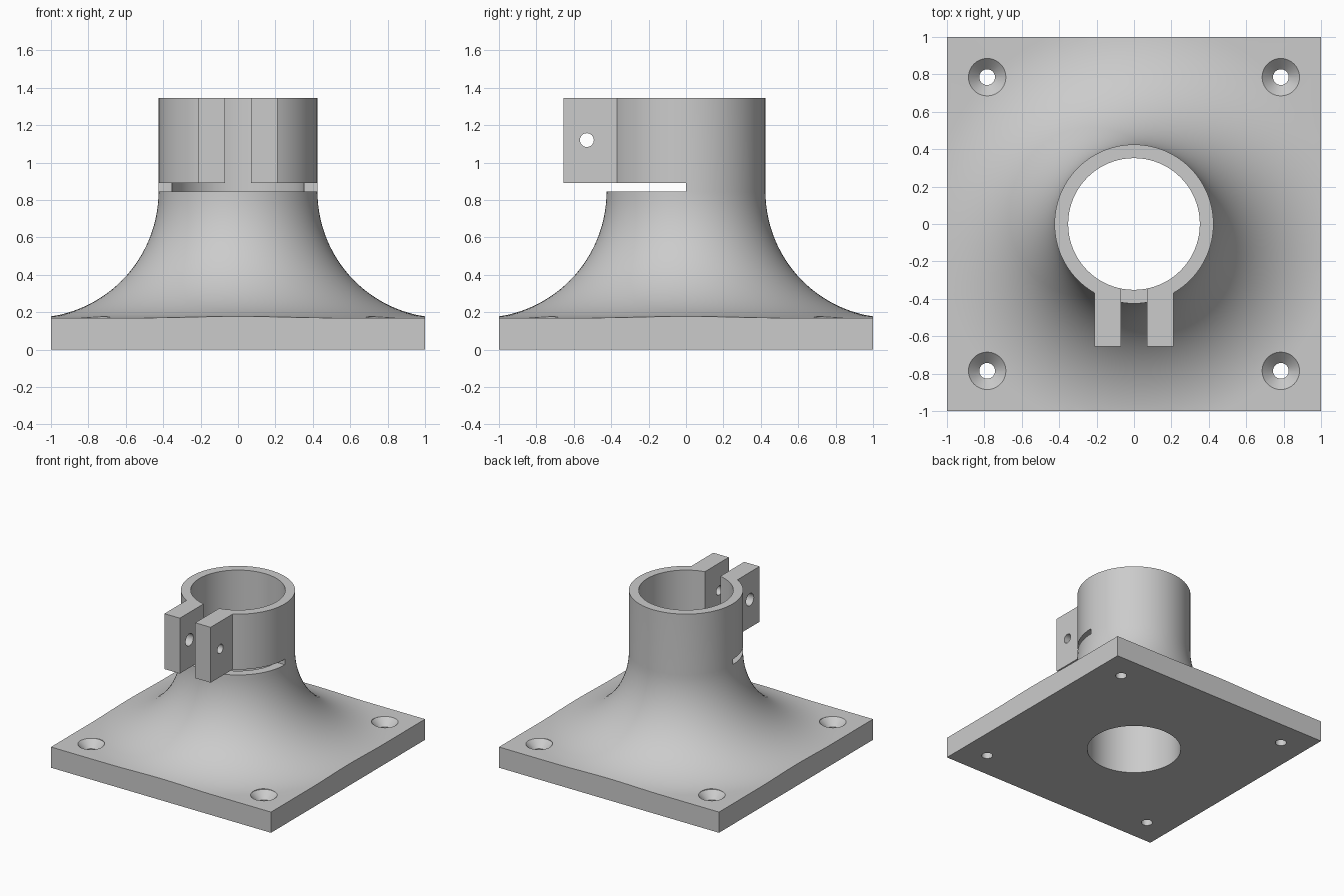
import bpy, bmesh, math

if "Cube" in bpy.data.objects:
    bpy.data.objects.remove(bpy.data.objects["Cube"], do_unlink=True)

SEGMENTS = 96
BORE, TUBE = 0.352, 0.425          # collar radii
PLATE, NECK, TOP = 0.17, 0.845, 1.345   # key heights
LUG_BASE = 0.89

grey = bpy.data.materials.new("light grey")
grey.use_nodes = True
grey.diffuse_color = (0.6, 0.6, 0.6, 1)
grey.node_tree.nodes["Principled BSDF"].inputs["Base Color"].default_value = (0.6, 0.6, 0.6, 1)


def finish(name, bm):
    bmesh.ops.recalc_face_normals(bm, faces=bm.faces)
    mesh = bpy.data.meshes.new(name)
    bm.to_mesh(mesh)
    bm.free()
    mesh.materials.append(grey)
    obj = bpy.data.objects.new(name, mesh)
    bpy.context.collection.objects.link(obj)
    return obj


def lathe(name, profile, segments, centre=(0, 0), closed=True):
    """Turn a (radius, height) profile about a vertical axis."""
    bm = bmesh.new()
    rings = []
    for i in range(segments):
        a = 2 * math.pi * i / segments
        rings.append([bm.verts.new((centre[0] + r * math.cos(a), centre[1] + r * math.sin(a), z))
                      for r, z in profile])
    n = len(profile)
    for i in range(segments):
        a, b = rings[i], rings[(i + 1) % segments]
        for j in range(n if closed else n - 1):
            k = (j + 1) % n
            bm.faces.new((a[j], b[j], b[k], a[k]))
    if not closed:
        bm.faces.new([ring[0] for ring in rings])
        bm.faces.new([ring[-1] for ring in rings])
    return finish(name, bm)


def box(name, low, high):
    bm = bmesh.new()
    bmesh.ops.create_cube(bm, size=1)
    for v in bm.verts:
        v.co = [(l + h) / 2 + c * (h - l) for l, h, c in zip(low, high, v.co)]
    return finish(name, bm)


def combine(target, tool, operation):
    mod = target.modifiers.new(operation, "BOOLEAN")
    mod.operation, mod.solver, mod.object = operation, "EXACT", tool
    bpy.ops.object.select_all(action="DESELECT")
    bpy.context.view_layer.objects.active = target
    target.select_set(True)
    bpy.ops.object.modifier_apply(modifier=mod.name)
    bpy.data.objects.remove(tool, do_unlink=True)


# Turned body: round disc, concave flare and collar tube
radius = NECK - PLATE
steps = 28
flare = [(TUBE + radius * (1 - math.sin(t)), NECK - radius * math.cos(t))
         for t in (math.pi / 2 * i / steps for i in range(steps + 1))]
profile = [(BORE, 0), (1.6, 0), (1.6, PLATE)] + flare + [(TUBE, TOP), (BORE, TOP)]
body = lathe("flanged_clamp_base", profile, SEGMENTS)

# Trim the disc to a square plate
combine(body, box("square_trim", (-1, -1, -1), (1, 1, 2)), "INTERSECT")

# Slot under the clamp, and the split at the front
combine(body, box("slot_cutter", (-0.6, -0.6, NECK), (0.6, 0, LUG_BASE)), "DIFFERENCE")
combine(body, box("split_cutter", (-0.07, -0.6, LUG_BASE - 0.02), (0.07, -0.2, 2)), "DIFFERENCE")

# Two clamp lugs, each with a bolt hole
for side, hole in ((-1, 0.05), (1, 0.037)):
    xs = sorted((side * 0.07, side * 0.21))
    lug = box("clamp_lug", (xs[0], -0.655, LUG_BASE), (xs[1], -0.36, TOP))
    bolt = lathe("bolt_cutter", [(hole, -0.15), (hole, 0.15)], 32, closed=False)
    for v in bolt.data.vertices:
        x, y, z = v.co
        v.co = (z + side * 0.14, y - 0.53, 1.12 - x)
    combine(lug, bolt, "DIFFERENCE")
    combine(body, lug, "UNION")

# Countersunk screw holes in the corners
screw = [(0.042, -0.1), (0.042, PLATE - 0.058), (0.1, PLATE), (0.1, PLATE + 0.1)]
for sx in (-1, 1):
    for sy in (-1, 1):
        cutter = lathe("screw_cutter", screw, 40, (sx * 0.785, sy * 0.785), closed=False)
        combine(body, cutter, "DIFFERENCE")

# Smooth curved surfaces, sharp edges kept
bpy.ops.object.select_all(action="DESELECT")
body.select_set(True)
bpy.context.view_layer.objects.active = body
bpy.ops.object.shade_smooth_by_angle(angle=math.radians(25))
